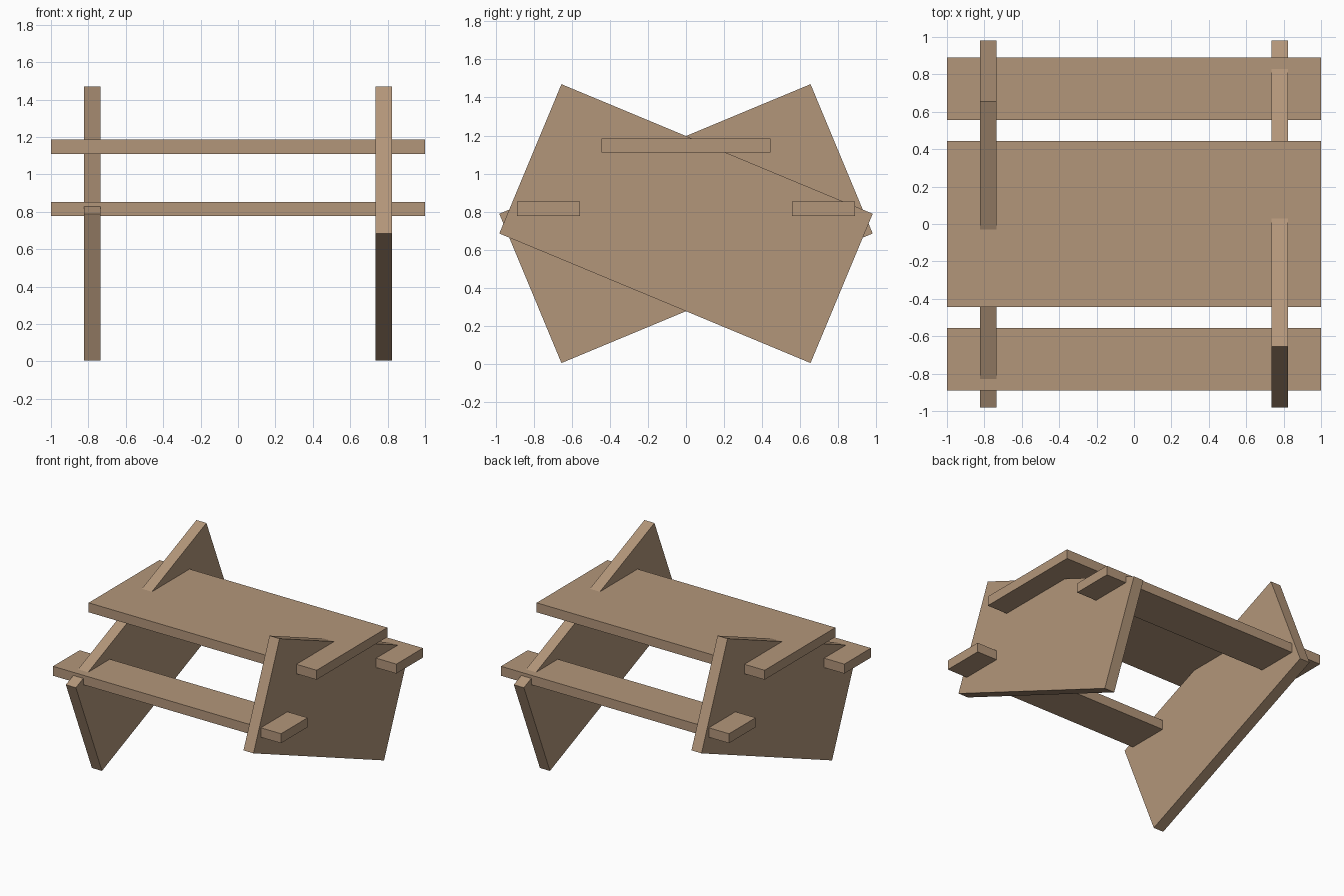
import bpy
import math

if "Cube" in bpy.data.objects:
    bpy.data.objects.remove(bpy.data.objects["Cube"])

wood = bpy.data.materials.new("warm_wood")
wood.diffuse_color = (0.45, 0.305, 0.195, 1)
wood.use_nodes = True
wood.node_tree.nodes["Principled BSDF"].inputs["Base Color"].default_value = wood.diffuse_color


def board(name, centre, size, tilt=0.0):
    """Flat rectangular board, tilted about the x axis."""
    bpy.ops.mesh.primitive_cube_add(size=1, location=centre, rotation=(tilt, 0, 0))
    ob = bpy.context.object
    ob.name = name
    ob.scale = size
    bpy.ops.object.transform_apply(location=False, rotation=True, scale=True)
    ob.data.materials.append(wood)
    return ob


# Table top
board("table_top", (0, 0, 1.148), (2, 0.886, 0.075))

# Front and back benches
for name, side in (("front_bench", -1), ("back_bench", 1)):
    board(name, (0, side * 0.7225, 0.815), (2, 0.333, 0.075))

# End panels, leaning in opposite directions
for name, side in (("left_panel", -1), ("right_panel", 1)):
    board(name, (side * 0.779, 0, 0.737), (0.088, 1.772, 0.85),
          -side * math.radians(22.6))
